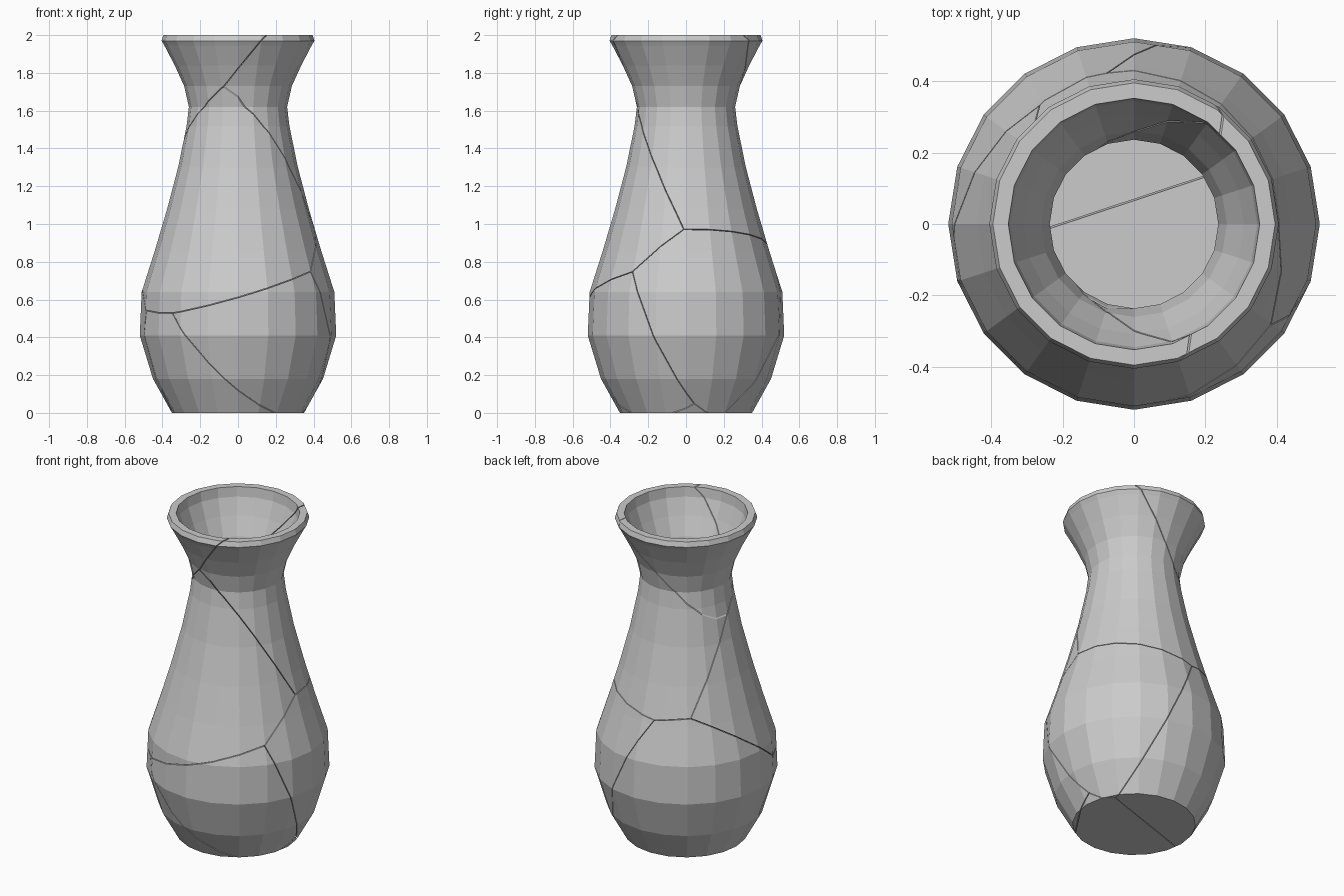
import bpy, bmesh
from math import sin, cos, pi
from mathutils import Vector

if "Cube" in bpy.data.objects:
    bpy.data.objects.remove(bpy.data.objects["Cube"])

SIDES = 20
GAP = 0.002  # half the width of a crack

# Wall profile (radius, height): outside going up, over the lip, inside going down
PROFILE = [
    (0.35, 0), (0.45, 0.18), (0.52, 0.41), (0.51, 0.64), (0.44, 0.86),
    (0.375, 1.08), (0.317, 1.30), (0.272, 1.52), (0.26, 1.62), (0.285, 1.73),
    (0.335, 1.84), (0.39, 1.945), (0.405, 1.97), (0.395, 2.0),
    (0.352, 2.0), (0.345, 1.94), (0.308, 1.84), (0.26, 1.73), (0.236, 1.62),
    (0.247, 1.52), (0.292, 1.30), (0.35, 1.08), (0.415, 0.86), (0.485, 0.64),
    (0.495, 0.41), (0.425, 0.18), (0.34, 0.03),
]

# Each shard fills the space where its linear field (x, y, z, constant) is largest
FIELDS = {
    "front_body_shard": (0, 0, 0, 0),
    "front_right_base_shard": (0.26, 0.107, -0.907, 0.609),
    "right_base_shard": (0.452, 0.544, -0.706, 0.509),
    "floor_shard": (0.159, 0.174, -1.0, 0.648),
    "back_left_base_shard": (-0.007, 0.676, -0.926, 0.612),
    "back_neck_shard": (0.236, 0.525, 0.331, -0.411),
    "left_rim_shard": (-0.464, 0.629, 0.947, -1.50),
}


def make_vase():
    """Closed hollow vase turned from the profile."""
    bm = bmesh.new()
    rings = [[bm.verts.new((r * cos(2 * pi * k / SIDES), r * sin(2 * pi * k / SIDES), z))
              for k in range(SIDES)] for r, z in PROFILE]
    for a, b in zip(rings, rings[1:]):
        for k in range(SIDES):
            n = (k + 1) % SIDES
            bm.faces.new((a[k], a[n], b[n], b[k]))
    bm.faces.new(rings[0][::-1])   # underside
    bm.faces.new(rings[-1])        # inside floor
    bmesh.ops.recalc_face_normals(bm, faces=bm.faces)
    return bm


def cut(bm, point, normal):
    """Remove what lies beyond the plane and cap the broken wall."""
    bmesh.ops.bisect_plane(bm, geom=bm.verts[:] + bm.edges[:] + bm.faces[:], dist=1e-5,
                           plane_co=point, plane_no=normal, clear_outer=True)
    rim = [e for e in bm.edges if e.is_boundary]
    if rim:
        bmesh.ops.triangle_fill(bm, edges=rim, use_beauty=True, normal=normal)


# Shards
for name, own in FIELDS.items():
    bm = make_vase()
    for other_name, other in FIELDS.items():
        if other_name == name:
            continue
        n = Vector(other[:3]) - Vector(own[:3])
        offset = (other[3] - own[3]) / n.length
        n.normalize()
        cut(bm, n * (-offset - GAP), n)
    bmesh.ops.recalc_face_normals(bm, faces=bm.faces)
    mesh = bpy.data.meshes.new(name)
    bm.to_mesh(mesh)
    bm.free()
    bpy.context.collection.objects.link(bpy.data.objects.new(name, mesh))
